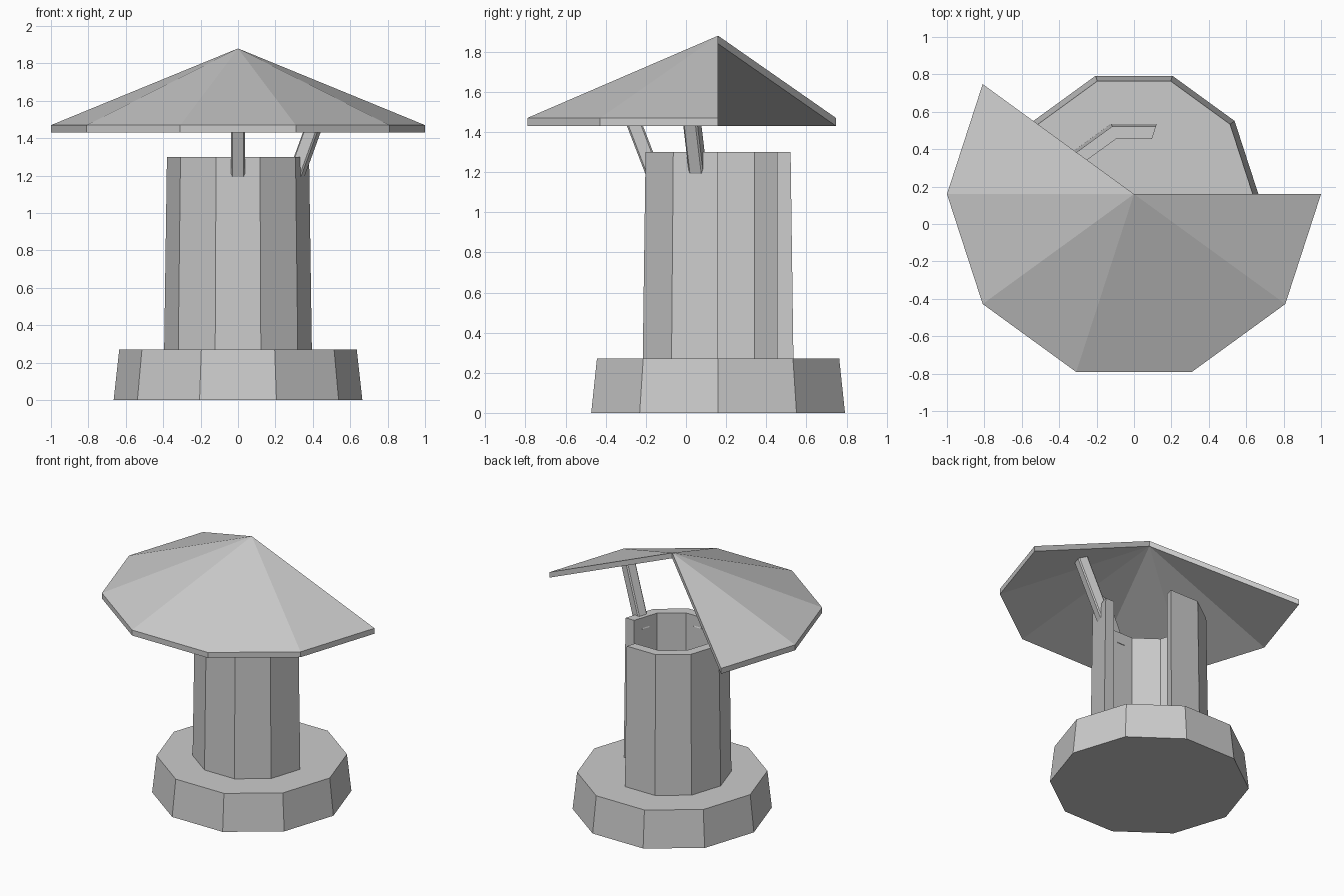
import bpy, bmesh, math
from mathutils import Matrix, Vector

cube = bpy.data.objects.get("Cube")
if cube:
    bpy.data.objects.remove(cube, do_unlink=True)

SIDES = 10
AXIS = Vector((0, 0.16, 0))  # shared vertical axis of base, wall and roof

grey = bpy.data.materials.new("plain_grey")
grey.diffuse_color = (0.6, 0.6, 0.6, 1)
grey.use_nodes = True
grey.node_tree.nodes["Principled BSDF"].inputs["Base Color"].default_value = (0.6, 0.6, 0.6, 1)


def finish(name, bm):
    bmesh.ops.recalc_face_normals(bm, faces=bm.faces)
    mesh = bpy.data.meshes.new(name)
    bm.to_mesh(mesh)
    bm.free()
    mesh.materials.append(grey)
    obj = bpy.data.objects.new(name, mesh)
    obj.location = AXIS
    bpy.context.collection.objects.link(obj)
    return obj


def sweep(name, profile, first, last):
    """Turn a closed (radius, z) profile from corner first to corner last."""
    bm = bmesh.new()
    rings = []
    for k in range(first, last + 1):
        a = math.tau * k / SIDES
        rings.append([bm.verts.new((r * math.cos(a), r * math.sin(a), z)) for r, z in profile])
    n = len(profile)
    for a, b in zip(rings, rings[1:]):
        for i in range(n):
            j = (i + 1) % n
            if profile[i][0] or profile[j][0]:
                bm.faces.new((a[i], a[j], b[j], b[i]))
    bm.faces.new(rings[0])
    bm.faces.new(rings[-1])
    bmesh.ops.remove_doubles(bm, verts=bm.verts, dist=1e-5)
    return finish(name, bm)


# Solid tapered base
bm = bmesh.new()
bmesh.ops.create_cone(bm, cap_ends=True, segments=SIDES, radius1=0.665, radius2=0.635,
                      depth=0.27, matrix=Matrix.Translation((0, 0, 0.135))
                      @ Matrix.Rotation(math.tau / 4, 4, 'Z'))
# Put a corner on the +x axis
corner = max(bm.verts, key=lambda v: v.co.x).co
bmesh.ops.rotate(bm, verts=bm.verts, matrix=Matrix.Rotation(-math.atan2(corner.y, corner.x), 3, 'Z'))
finish("base", bm)

# Hollow wall with a two-panel doorway
sweep("round_wall", [(0.395, 0.26), (0.38, 1.3), (0.31, 1.3), (0.31, 0.26)], 2, SIDES)

# Thin conical roof, open at the back
sweep("roof", [(0, 1.88), (1, 1.47), (1, 1.43), (0, 1.84)], 4, SIDES)

# Two slanted posts carrying the roof
TILT = math.radians(21)
LENGTH = 0.465
for name, angle in (("front_post", -90), ("left_post", -18)):
    bm = bmesh.new()
    bmesh.ops.create_cube(bm, size=1, matrix=Matrix.Diagonal((0.075, 0.075, LENGTH, 1)))
    uprights = [e for e in bm.edges if abs(e.verts[0].co.z - e.verts[1].co.z) > 0.1]
    bmesh.ops.bevel(bm, geom=uprights, offset=0.008, segments=1, affect='EDGES')
    place = (Matrix.Rotation(math.radians(angle), 4, 'Z')
             @ Matrix.Translation((0.327, 0, 1.203))
             @ Matrix.Rotation(TILT, 4, 'Y')
             @ Matrix.Translation((0, 0, LENGTH / 2)))
    bm.transform(place)
    finish(name, bm)
